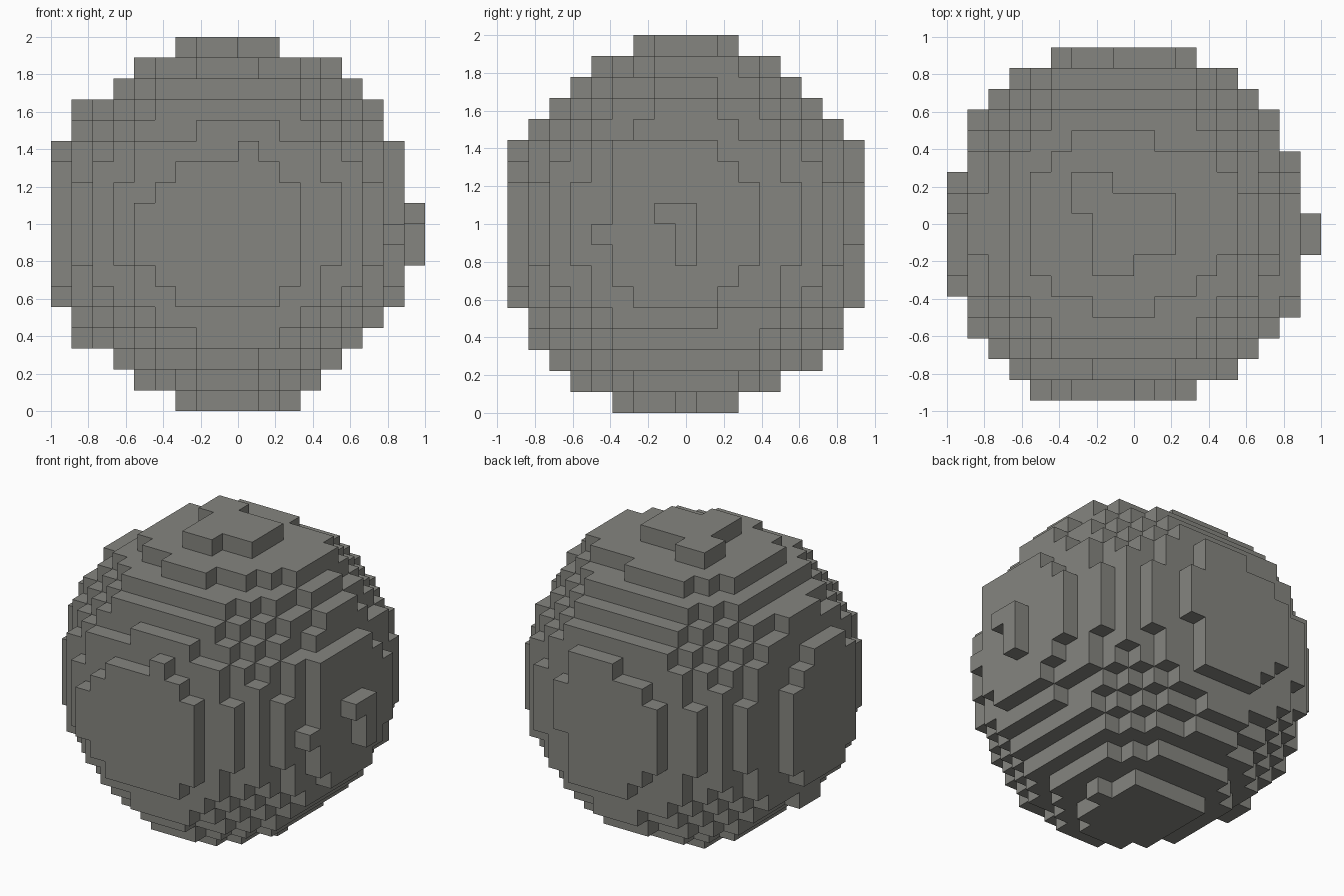
import bpy, bmesh
from mathutils import Vector

cube = bpy.data.objects.get("Cube")
if cube:
    bpy.data.objects.remove(cube, do_unlink=True)

CELL = 1 / 9
ORIGIN = Vector((-1, -8.5 * CELL, 0))
CENTRE = Vector((8, 8, 8.5))
X, Y, Z = range(3)

# Round body: every block whose centre lies inside the ball
blocks = {(i, j, k) for i in range(18) for j in range(17) for k in range(18)
          if (Vector((i, j, k)) - CENTRE).length_squared < 78.3}


def cells(axis, layer, bands):
    """Blocks of one layer; each band is (row_from, row_to, col_from, col_to)."""
    found = set()
    for r0, r1, c0, c1 in bands:
        for row in range(r0, r1 + 1):
            for col in range(c0, c1 + 1):
                cell = [col, row]
                cell.insert(axis, layer)
                found.add(tuple(cell))
    return found


def fill(axis, layer, *bands):
    blocks.update(cells(axis, layer, bands))


def carve(axis, layer, *bands):
    blocks.difference_update(cells(axis, layer, bands))


def cap(axis, layer, *bands):
    """Replace one whole layer with the given bands."""
    carve(axis, layer, (0, 17, 0, 17))
    fill(axis, layer, *bands)


# Uneven outer caps: top, bottom, front, back and sides
cap(Z, 17, (10, 10, 6, 7), (9, 9, 6, 10), (7, 8, 7, 10), (6, 6, 7, 8))
cap(Z, 16, (12, 12, 6, 9), (11, 11, 5, 12), (7, 10, 4, 13),
    (6, 6, 4, 12), (5, 5, 5, 11), (4, 4, 7, 9))
cap(Z, 0, (5, 5, 7, 9), (6, 10, 6, 10), (8, 8, 6, 11))
cap(Y, 0, (5, 5, 6, 10), (6, 6, 5, 11), (7, 9, 4, 11),
    (10, 10, 5, 11), (11, 11, 6, 10), (12, 12, 9, 9))
cap(Y, 16, (5, 5, 7, 10), (6, 6, 6, 10), (7, 7, 5, 10), (8, 10, 5, 11),
    (11, 11, 6, 10), (12, 12, 8, 10))
cap(X, 16, (5, 5, 6, 9), (6, 6, 5, 10), (7, 10, 5, 11),
    (8, 8, 4, 4), (11, 11, 5, 10), (12, 12, 5, 9))
cap(X, 0, (5, 5, 6, 9), (6, 10, 5, 10), (11, 11, 5, 9), (12, 12, 6, 8))

# Steps worn away just inside the caps
carve(Y, 1, (13, 13, 5, 6), (13, 13, 11, 11))
carve(X, 15, (13, 13, 5, 5), (13, 13, 11, 11), (4, 4, 10, 11))
carve(Z, 15, (8, 8, 2, 2), (2, 2, 8, 8), (14, 14, 8, 8))
carve(Z, 2, (8, 8, 2, 2), (8, 8, 14, 14))

# Stray bumps
fill(X, 17, (9, 9, 7, 8), (7, 8, 8, 8))
fill(X, 15, (14, 14, 7, 9))
fill(X, 1, (14, 14, 7, 9), (3, 3, 7, 8))
fill(Y, 1, (3, 3, 7, 10))
fill(Y, 15, (3, 3, 7, 9))
fill(Z, 1, (3, 3, 7, 9))
fill(Z, 2, (2, 2, 7, 9), (14, 14, 7, 9))
fill(Z, 15, (7, 9, 14, 14))

# Skin: one square wherever a block meets empty space
bm = bmesh.new()
corners = {}


def vert(p):
    if p not in corners:
        corners[p] = bm.verts.new(ORIGIN + Vector(p) * CELL)
    return corners[p]


for b in sorted(blocks):
    for axis in (X, Y, Z):
        u, v = (axis + 1) % 3, (axis + 2) % 3
        for side in (0, 1):
            near = list(b)
            near[axis] += 2 * side - 1
            if tuple(near) in blocks:
                continue
            quad = []
            for du, dv in ((0, 0), (1, 0), (1, 1), (0, 1)):
                p = list(b)
                p[axis] += side
                p[u] += du
                p[v] += dv
                quad.append(vert(tuple(p)))
            bm.faces.new(quad if side else quad[::-1])

mesh = bpy.data.meshes.new("block_ball")
bm.to_mesh(mesh)
bm.free()
ball = bpy.data.objects.new("block_ball", mesh)
bpy.context.collection.objects.link(ball)

# Stone colour
stone = bpy.data.materials.new("stone_grey")
stone.use_nodes = True
colour = (0.235, 0.235, 0.215, 1)
stone.diffuse_color = colour
stone.node_tree.nodes["Principled BSDF"].inputs["Base Color"].default_value = colour
mesh.materials.append(stone)
